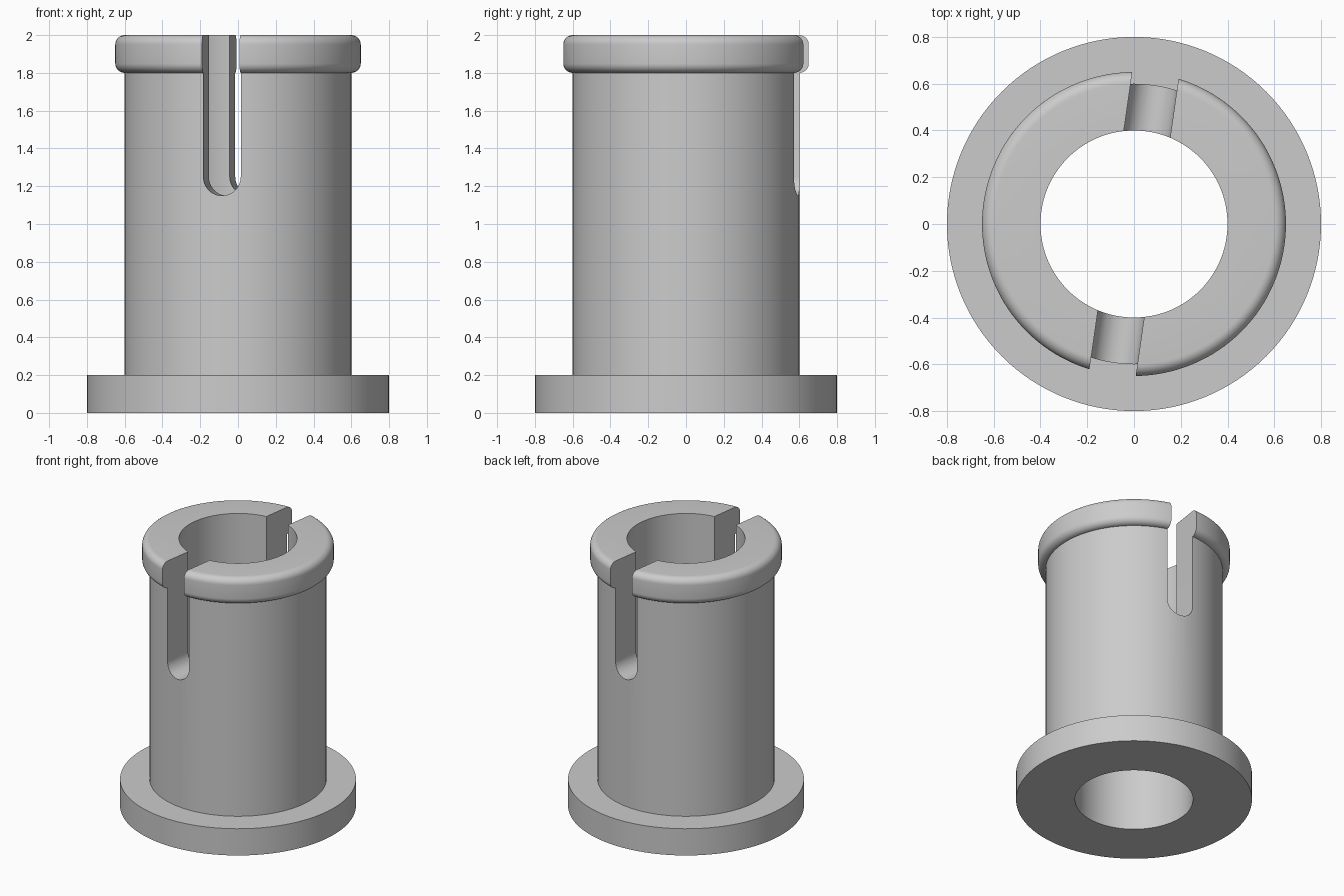
import bpy, bmesh, math
from mathutils import Matrix

cube = bpy.data.objects.get("Cube")
if cube:
    bpy.data.objects.remove(cube, do_unlink=True)

BORE, BODY, RIM, BASE = 0.4, 0.6, 0.65, 0.8
SEGMENTS = 128
FILLET = 0.05
SLOT_RADIUS, SLOT_CENTRE = 0.1, 1.25
SLOT_TURN = math.radians(-8.2)

grey = bpy.data.materials.new("plain grey")
grey.use_nodes = True
colour = (0.6, 0.6, 0.6, 1)
grey.diffuse_color = colour
grey.node_tree.nodes["Principled BSDF"].inputs["Base Color"].default_value = colour


def make_object(name, bm):
    bmesh.ops.recalc_face_normals(bm, faces=bm.faces)
    mesh = bpy.data.meshes.new(name)
    bm.to_mesh(mesh)
    bm.free()
    mesh.materials.append(grey)
    obj = bpy.data.objects.new(name, mesh)
    bpy.context.collection.objects.link(obj)
    return obj


def fillet(r, z, start):
    """Quarter circle around (r, z), running outward and up from the start angle."""
    steps = 8
    return [(r + FILLET * math.cos(start + i * math.pi / 2 / steps),
             z + FILLET * math.sin(start + i * math.pi / 2 / steps))
            for i in range(steps + 1)]


# Flanged sleeve: closed radius/height profile turned around z
profile = [(BORE, 0), (BASE, 0), (BASE, 0.2), (BODY, 0.2)]
profile += fillet(RIM - FILLET, 1.8 + FILLET, -math.pi / 2)
profile += fillet(RIM - FILLET, 2 - FILLET, 0)
profile += [(BORE, 2)]

bm = bmesh.new()
rings = []
for s in range(SEGMENTS):
    a = 2 * math.pi * s / SEGMENTS
    rings.append([bm.verts.new((r * math.cos(a), r * math.sin(a), z)) for r, z in profile])
for s in range(SEGMENTS):
    here, after = rings[s], rings[(s + 1) % SEGMENTS]
    for i in range(len(profile)):
        j = (i + 1) % len(profile)
        bm.faces.new((here[i], after[i], after[j], here[j]))
sleeve = make_object("flanged_sleeve", bm)

# Round-bottomed slot cutter passing through both walls
bm = bmesh.new()
outline = [(-SLOT_RADIUS, 2.2)]
for i in range(25):
    a = math.pi * (1 + i / 24)
    outline.append((SLOT_RADIUS * math.cos(a), SLOT_CENTRE + SLOT_RADIUS * math.sin(a)))
outline.append((SLOT_RADIUS, 2.2))
face = bm.faces.new([bm.verts.new((x, -1, z)) for x, z in outline])
moved = bmesh.ops.extrude_face_region(bm, geom=[face])["geom"]
bmesh.ops.translate(bm, vec=(0, 2, 0),
                    verts=[g for g in moved if isinstance(g, bmesh.types.BMVert)])
bmesh.ops.rotate(bm, cent=(0, 0, 0), matrix=Matrix.Rotation(SLOT_TURN, 3, "Z"), verts=bm.verts)
cutter = make_object("slot_cutter", bm)

# Cut the slots, then drop the cutter
cut = sleeve.modifiers.new("slots", "BOOLEAN")
cut.operation = "DIFFERENCE"
cut.solver = "EXACT"
cut.object = cutter
bpy.ops.object.select_all(action="DESELECT")
bpy.context.view_layer.objects.active = sleeve
sleeve.select_set(True)
bpy.ops.object.modifier_apply(modifier=cut.name)
bpy.data.objects.remove(cutter, do_unlink=True)
bpy.ops.object.shade_smooth_by_angle(angle=math.radians(30))
